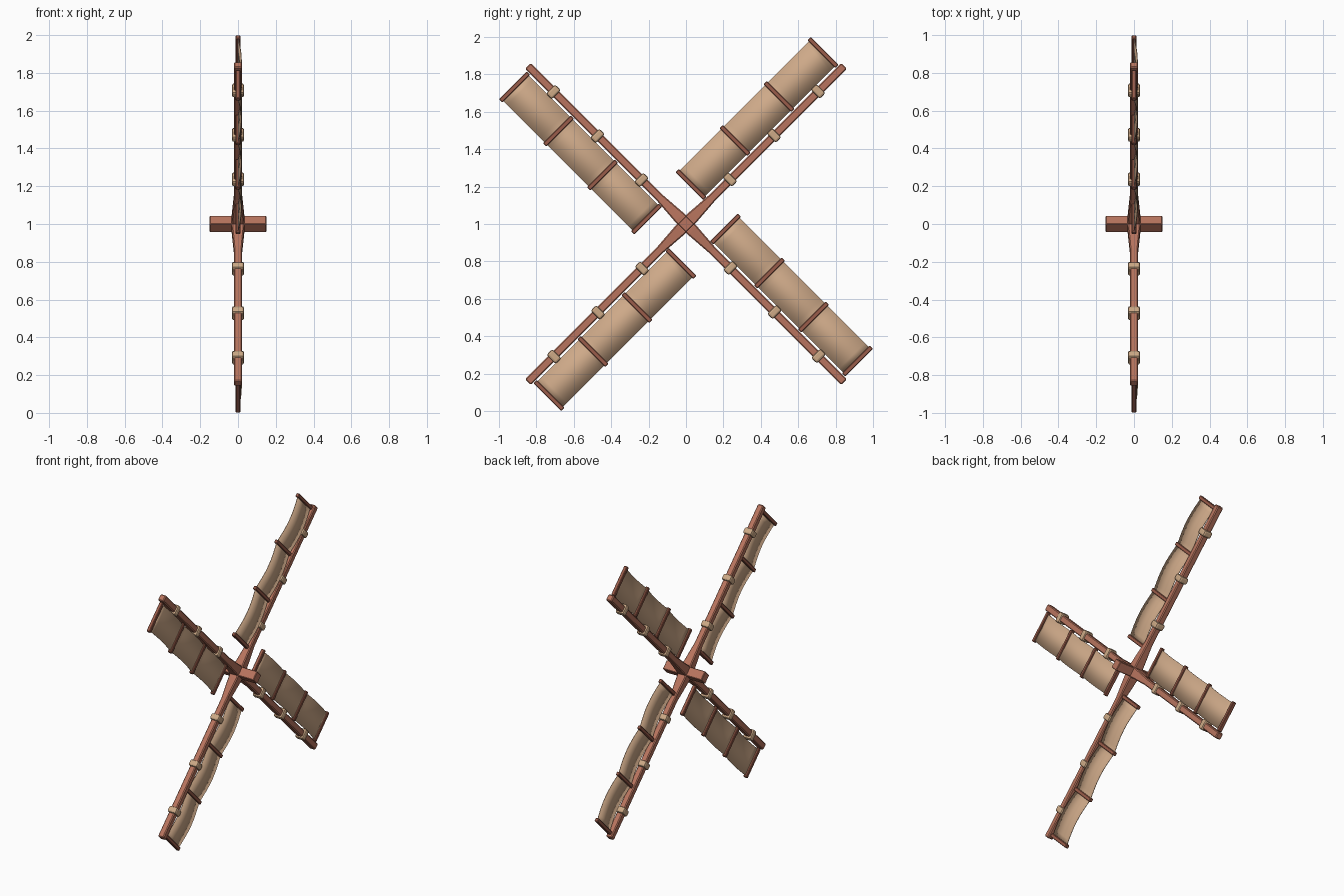
import bpy, bmesh, math
from mathutils import Matrix, Vector

cube = bpy.data.objects.get("Cube")
if cube:
    bpy.data.objects.remove(cube, do_unlink=True)


def material(name, rgb):
    m = bpy.data.materials.new(name)
    m.use_nodes = True
    m.diffuse_color = (*rgb, 1)
    m.node_tree.nodes["Principled BSDF"].inputs["Base Color"].default_value = (*rgb, 1)
    return m


WOOD = material("warm wood", (0.48, 0.175, 0.112))
BATTEN = material("dark wood", (0.33, 0.11, 0.07))
CLOTH = material("sail cloth", (0.62, 0.40, 0.25))
ROPE = material("rope", (0.61, 0.40, 0.24))


def finish(name, bm, mat, frame, bevel=0, segments=1):
    bmesh.ops.recalc_face_normals(bm, faces=bm.faces)
    mesh = bpy.data.meshes.new(name)
    bm.to_mesh(mesh)
    bm.free()
    mesh.materials.append(mat)
    ob = bpy.data.objects.new(name, mesh)
    bpy.context.collection.objects.link(ob)
    ob.matrix_world = frame
    if bevel:
        mod = ob.modifiers.new("Bevel", "BEVEL")
        mod.width, mod.segments = bevel, segments
    return ob


def box(name, center, size, mat, frame, bevel=0, segments=1):
    bm = bmesh.new()
    bmesh.ops.create_cube(bm, size=1, matrix=Matrix.Translation(center) @ Matrix.Diagonal((*size, 1)))
    return finish(name, bm, mat, frame, bevel, segments)


def spar(name, stations, frame):
    """Square beam along local y, given (distance, half width) stations."""
    bm = bmesh.new()
    rings = [[bm.verts.new((sx * h, r, sz * h)) for sx, sz in ((-1, -1), (1, -1), (1, 1), (-1, 1))]
             for r, h in stations]
    for a, b in zip(rings, rings[1:]):
        for i in range(4):
            j = (i + 1) % 4
            bm.faces.new((a[i], a[j], b[j], b[i]))
    bm.faces.new(rings[0])
    bm.faces.new(rings[-1])
    return finish(name, bm, WOOD, frame, 0.006)


def sail(name, start, end, low, high, bays, frame):
    """Cloth that billows towards +x between the battens."""
    bm = bmesh.new()
    steps = bays * 8
    rows = []
    for i in range(steps + 1):
        t = i / steps
        x = 0.018 * abs(math.sin(math.pi * bays * t))
        y = start + (end - start) * t
        rows.append([bm.verts.new((x, y, z)) for z in (low, high)])
    for a, b in zip(rows, rows[1:]):
        bm.faces.new((a[0], b[0], b[1], a[1])).smooth = True
    ob = finish(name, bm, CLOTH, frame)
    mod = ob.modifiers.new("Solidify", "SOLIDIFY")
    mod.thickness, mod.offset = 0.004, 0
    return ob


# Hub axle through the middle, standing on its edge
centre = Matrix.Translation((0, 0, 1))
box("hub_axle", Vector(), (0.3, 0.064, 0.064), WOOD,
    centre @ Matrix.Rotation(math.pi / 4, 4, "X"), 0.004)

# Four arms: local y runs outwards, local z across the sail
BAY, FIRST = 0.333, 0.168
for n in range(4):
    frame = centre @ Matrix.Rotation(math.pi / 4 + n * math.pi / 2, 4, "X")
    tag = f"_{n + 1}"
    spar("spar" + tag, ((0, 0.034), (0.05, 0.033), (0.2, 0.022), (1.195, 0.022)), frame)
    sail("sail" + tag, FIRST, FIRST + 3 * BAY, 0.034, 0.225, 3, frame)
    for k in range(4):
        box(f"batten{tag}_{k + 1}", (0, FIRST + k * BAY, 0.13), (0.025, 0.025, 0.21),
            BATTEN, frame, 0.004)
    for k in range(3):
        box(f"rope_tie{tag}_{k + 1}", (0, FIRST + (k + 0.5) * BAY, 0.002), (0.066, 0.044, 0.07),
            ROPE, frame, 0.012, 2)
